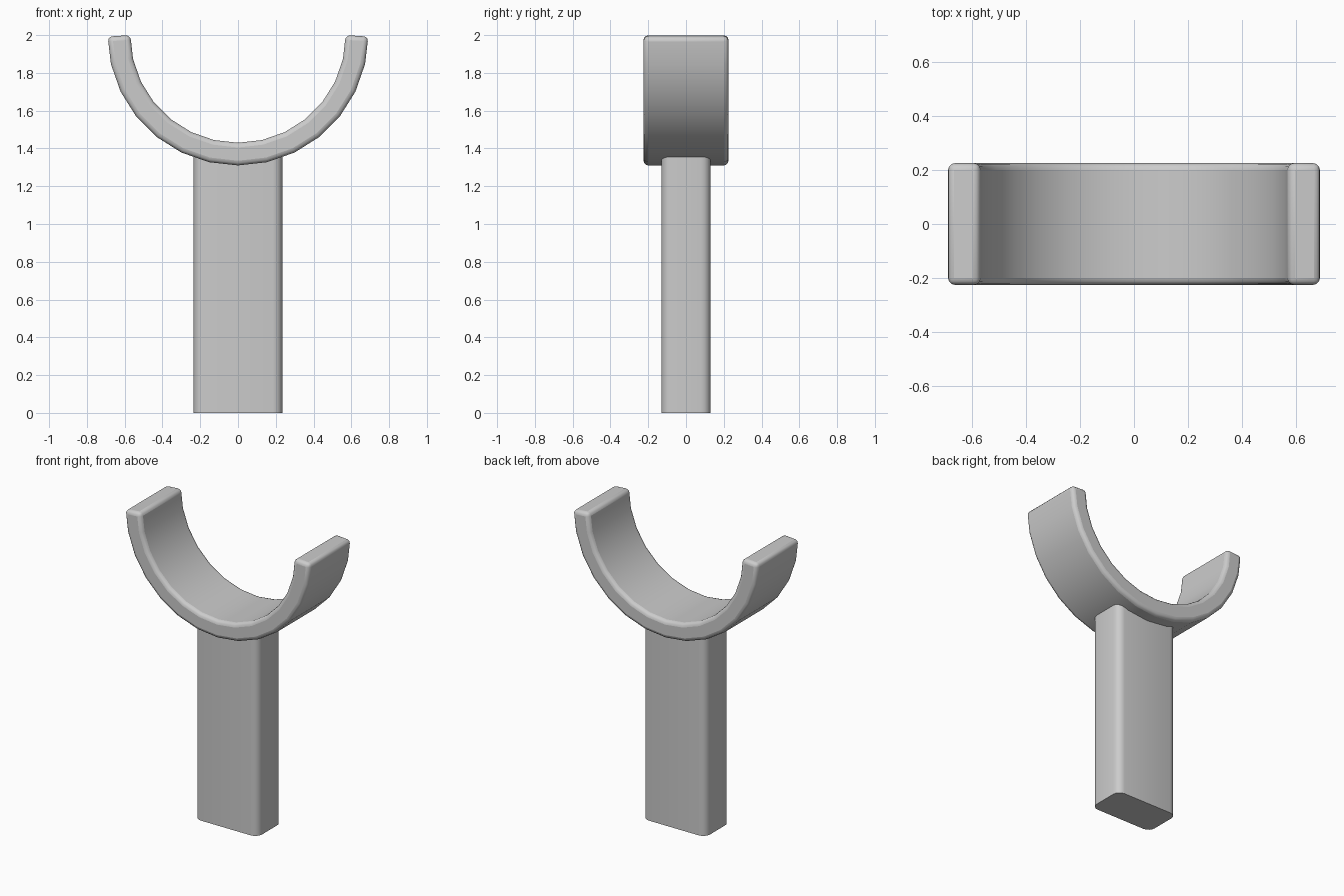
import bpy, bmesh, math

if "Cube" in bpy.data.objects:
    bpy.data.objects.remove(bpy.data.objects["Cube"])


def extrude_profile(name, points, vec):
    """Closed planar profile extruded along vec."""
    bm = bmesh.new()
    face = bm.faces.new([bm.verts.new(p) for p in points])
    geo = bmesh.ops.extrude_face_region(bm, geom=[face])["geom"]
    bmesh.ops.translate(bm, vec=vec, verts=[g for g in geo if isinstance(g, bmesh.types.BMVert)])
    bmesh.ops.recalc_face_normals(bm, faces=bm.faces)
    mesh = bpy.data.meshes.new(name)
    bm.to_mesh(mesh)
    bm.free()
    obj = bpy.data.objects.new(name, mesh)
    bpy.context.collection.objects.link(obj)
    return obj


def smooth(obj, degrees):
    bpy.ops.object.select_all(action='DESELECT')
    obj.select_set(True)
    bpy.context.view_layer.objects.active = obj
    bpy.ops.object.shade_smooth_by_angle(angle=math.radians(degrees))


# Cradle: half ring of 14 segments, open at the top
SEG, R_OUT, R_IN, HALF_Y = 14, 0.69, 0.57, 0.225


def arc(radius, end_z):
    pts = []
    for i in range(SEG + 1):
        a = math.pi + math.pi * i / SEG
        z = end_z if i in (0, SEG) else 2 + radius * math.sin(a)
        pts.append((radius * math.cos(a), -HALF_Y, z))
    return pts


cradle = extrude_profile("cradle", arc(R_OUT, 1.992) + arc(R_IN, 2.0)[::-1], (0, 2 * HALF_Y, 0))
bevel = cradle.modifiers.new("rounded_edges", 'BEVEL')
bevel.width = 0.025
bevel.segments = 3
bevel.limit_method = 'ANGLE'
bevel.angle_limit = math.radians(40)
smooth(cradle, 40)

# Post: rounded rectangle running up into the cradle
HX, HY, R, STEPS = 0.235, 0.13, 0.05, 4
outline = []
for k, (sx, sy) in enumerate([(1, 1), (-1, 1), (-1, -1), (1, -1)]):
    for i in range(STEPS + 1):
        a = math.pi / 2 * (k + i / STEPS)
        outline.append((sx * (HX - R) + R * math.cos(a), sy * (HY - R) + R * math.sin(a), 0))
post = extrude_profile("post", outline, (0, 0, 1.38))
smooth(post, 40)
